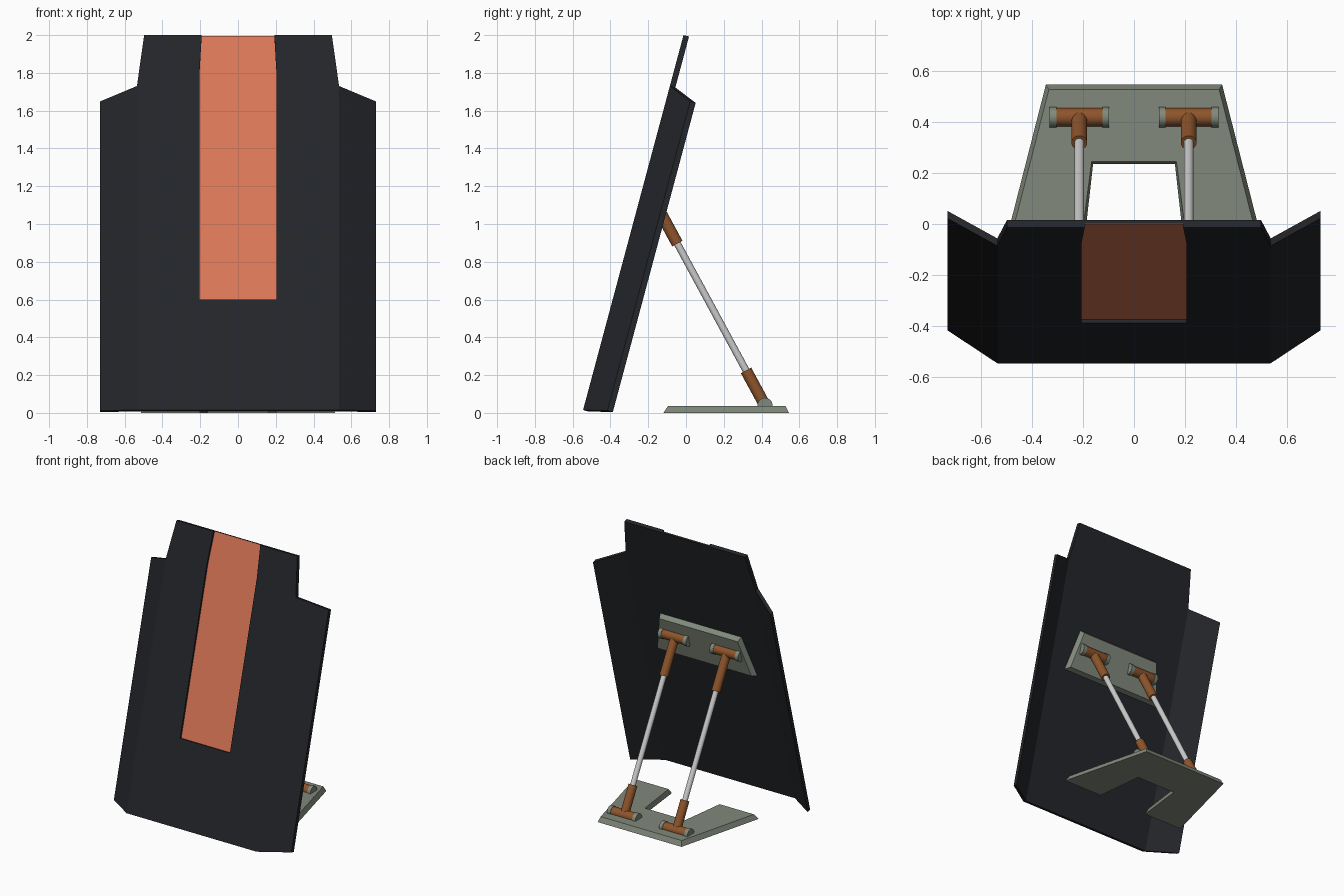
import bpy, bmesh, math
from mathutils import Vector

if "Cube" in bpy.data.objects:
    bpy.data.objects.remove(bpy.data.objects["Cube"])

LEAN = math.radians(15)
S, C = math.sin(LEAN), math.cos(LEAN)


def material(name, rgb):
    m = bpy.data.materials.new(name)
    m.diffuse_color = (*rgb, 1)
    m.use_nodes = True
    m.node_tree.nodes["Principled BSDF"].inputs["Base Color"].default_value = m.diffuse_color
    return m


DARK = material("dark", (0.017, 0.019, 0.023))
ORANGE = material("orange", (0.72, 0.19, 0.095))
SAGE = material("sage", (0.22, 0.25, 0.2))
COPPER = material("copper", (0.27, 0.09, 0.024))
STEEL = material("steel", (0.55, 0.55, 0.55))


def lean(x, v, w):
    """Point on the leaning board: v runs up the board, w runs behind it."""
    return Vector((x, -0.545 + S * v + C * w, 0.015 + C * v - S * w))


def flat(x, y, z):
    return Vector((x, y, z))


def finish(name, bm, mat):
    bmesh.ops.recalc_face_normals(bm, faces=bm.faces)
    me = bpy.data.meshes.new(name)
    bm.to_mesh(me)
    bm.free()
    ob = bpy.data.objects.new(name, me)
    bpy.context.collection.objects.link(ob)
    if mat:
        me.materials.append(mat)
    return ob


def mirrored(half):
    return half + [(-x, y) for x, y in reversed(half)]


def slab(name, frame, lower, upper, d0, d1, mat):
    """Loft between two mirrored outlines at depths d0 and d1."""
    bm = bmesh.new()
    a = [bm.verts.new(frame(x, y, d0)) for x, y in mirrored(lower)]
    b = [bm.verts.new(frame(x, y, d1)) for x, y in mirrored(upper)]
    bm.faces.new(a)
    bm.faces.new(b)
    for i in range(len(a)):
        j = (i + 1) % len(a)
        bm.faces.new((a[i], a[j], b[j], b[i]))
    return finish(name, bm, mat)


def rod(name, p, q, r, mat, sides=20):
    d = q - p
    bpy.ops.mesh.primitive_cylinder_add(vertices=sides, radius=r, depth=d.length,
                                        location=(p + q) / 2)
    ob = bpy.context.object
    ob.name = name
    ob.rotation_euler = d.to_track_quat('Z', 'Y').to_euler()
    ob.data.materials.append(mat)
    bpy.ops.object.shade_smooth_by_angle(angle=math.radians(35))
    return ob


# Folded board: centre panel and two swept-back wings
bm = bmesh.new()
fold = {}
for s in (-1, 1):
    pts = [(0.535, 0, 0), (0.535, 1.776, 0), (0.497, 2.055, 0),
           (0.73, 0.031, 0.125), (0.73, 1.725, 0.125)]
    fold[s] = [bm.verts.new(lean(s * x, v, w)) for x, v, w in pts]
    f = fold[s]
    bm.faces.new((f[0], f[3], f[4], f[1]))
bm.faces.new(fold[-1][:3] + fold[1][2::-1])
bmesh.ops.recalc_face_normals(bm, faces=bm.faces)
ext = bmesh.ops.extrude_face_region(bm, geom=bm.faces[:], use_keep_orig=True)
moved = [e for e in ext["geom"] if isinstance(e, bmesh.types.BMVert)]
bmesh.ops.translate(bm, verts=moved, vec=Vector((0, C, -S)) * 0.03)
board = finish("board", bm, DARK)

# Shallow slot down the front, with an orange floor
slot = [(0.205, 0.606), (0.205, 1.827), (0.19, 2.1)]
cutter = slab("slot_cutter", lean, slot, slot, -0.05, 0.016, DARK)
cutter.hide_render = True
cutter.hide_viewport = True
cut = board.modifiers.new("slot", 'BOOLEAN')
cut.operation = 'DIFFERENCE'
cut.object = cutter
strip = [(0.205, 0.606), (0.205, 1.827), (0.1925, 2.054)]
slab("orange_strip", lean, strip, strip, 0.014, 0.02, ORANGE)

# Foot plate with a notch in front, and mounting plate behind the board
slab("foot_plate", flat,
     [(0.16, 0.235), (0.2, -0.12), (0.515, -0.12), (0.345, 0.545)],
     [(0.166, 0.245), (0.21, -0.095), (0.492, -0.095), (0.333, 0.527)],
     0, 0.037, SAGE)
slab("mounting_plate", lean,
     [(0.41, 1.01), (0.335, 1.32)], [(0.387, 1.028), (0.322, 1.302)],
     0.029, 0.065, SAGE)

# Two struts: pivot pins with end caps, sleeves and a thin rod
for side, s in (("left", -1), ("right", 1)):
    x = 0.214 * s
    low = Vector((x, 0.418, 0.04))
    high = lean(x, 1.18, 0.065)
    for level, p in (("lower", low), ("upper", high)):
        def at(dx):
            return p + Vector((dx, 0, 0))
        rod(f"{side}_{level}_pin", at(-0.1), at(0.1), 0.036, COPPER)
        for k, a in (("inner", -s), ("outer", s)):
            rod(f"{side}_{level}_{k}_cap", at(0.09 * a), at(0.117 * a), 0.04, SAGE)
    d = (high - low).normalized()
    rod(f"{side}_lower_sleeve", low, low + d * 0.21, 0.031, COPPER)
    rod(f"{side}_upper_sleeve", high, high - d * 0.275, 0.031, COPPER)
    rod(f"{side}_rod", low + d * 0.15, high - d * 0.2, 0.019, STEEL)
